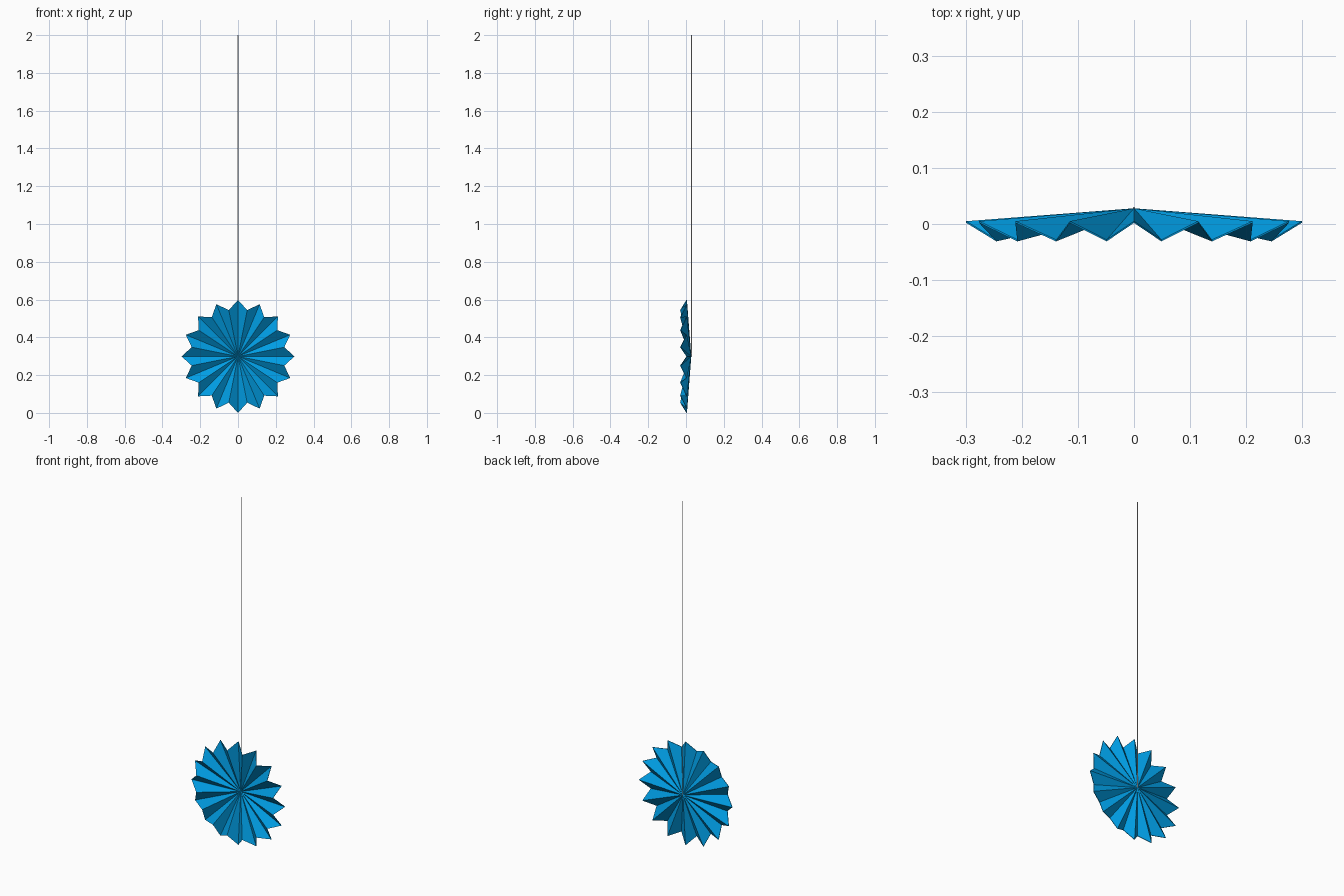
import bpy, bmesh, math

if "Cube" in bpy.data.objects:
    bpy.data.objects.remove(bpy.data.objects["Cube"])

N = 16                 # pleats round the rosette
R_TIP, R_FOLD = 0.299, 0.25
CZ = 0.299             # rosette centre height
THICK = 0.003          # card thickness


def material(name, rgb):
    m = bpy.data.materials.new(name)
    m.diffuse_color = (*rgb, 1)
    m.use_nodes = True
    m.node_tree.nodes["Principled BSDF"].inputs["Base Color"].default_value = m.diffuse_color
    return m


def add_object(name, bm, mat):
    bmesh.ops.recalc_face_normals(bm, faces=bm.faces)
    me = bpy.data.meshes.new(name)
    bm.to_mesh(me)
    bm.free()
    me.materials.append(mat)
    ob = bpy.data.objects.new(name, me)
    bpy.context.collection.objects.link(ob)
    return ob


blue = material("paper blue", (0.0, 0.34, 0.78))
white = material("string white", (0.75, 0.75, 0.75))

# Pleated paper rosette: zigzag rim joined to a centre set back, as thin card
bm = bmesh.new()
layers = []
for dy in (0, -THICK):
    hub = bm.verts.new((0, 0.028 + dy, CZ))
    rim = []
    for i in range(2 * N):
        a = math.pi * i / N
        r, y = (R_FOLD, -0.028) if i % 2 else (R_TIP, 0.005)
        rim.append(bm.verts.new((r * math.sin(a), y + dy, CZ + r * math.cos(a))))
    for i in range(2 * N):
        bm.faces.new((hub, rim[i], rim[(i + 1) % (2 * N)]))
    layers.append(rim)
back, front = layers
for i in range(2 * N):
    j = (i + 1) % (2 * N)
    bm.faces.new((back[i], back[j], front[j], front[i]))
add_object("paper_rosette", bm, blue)

# Hanging string from the hub up
bm = bmesh.new()
bmesh.ops.create_cube(bm, size=1)
bmesh.ops.scale(bm, vec=(0.003, 0.003, 2 - CZ), verts=bm.verts)
bmesh.ops.translate(bm, vec=(0, 0.029, (2 + CZ) / 2), verts=bm.verts)
add_object("hanging_string", bm, white)
